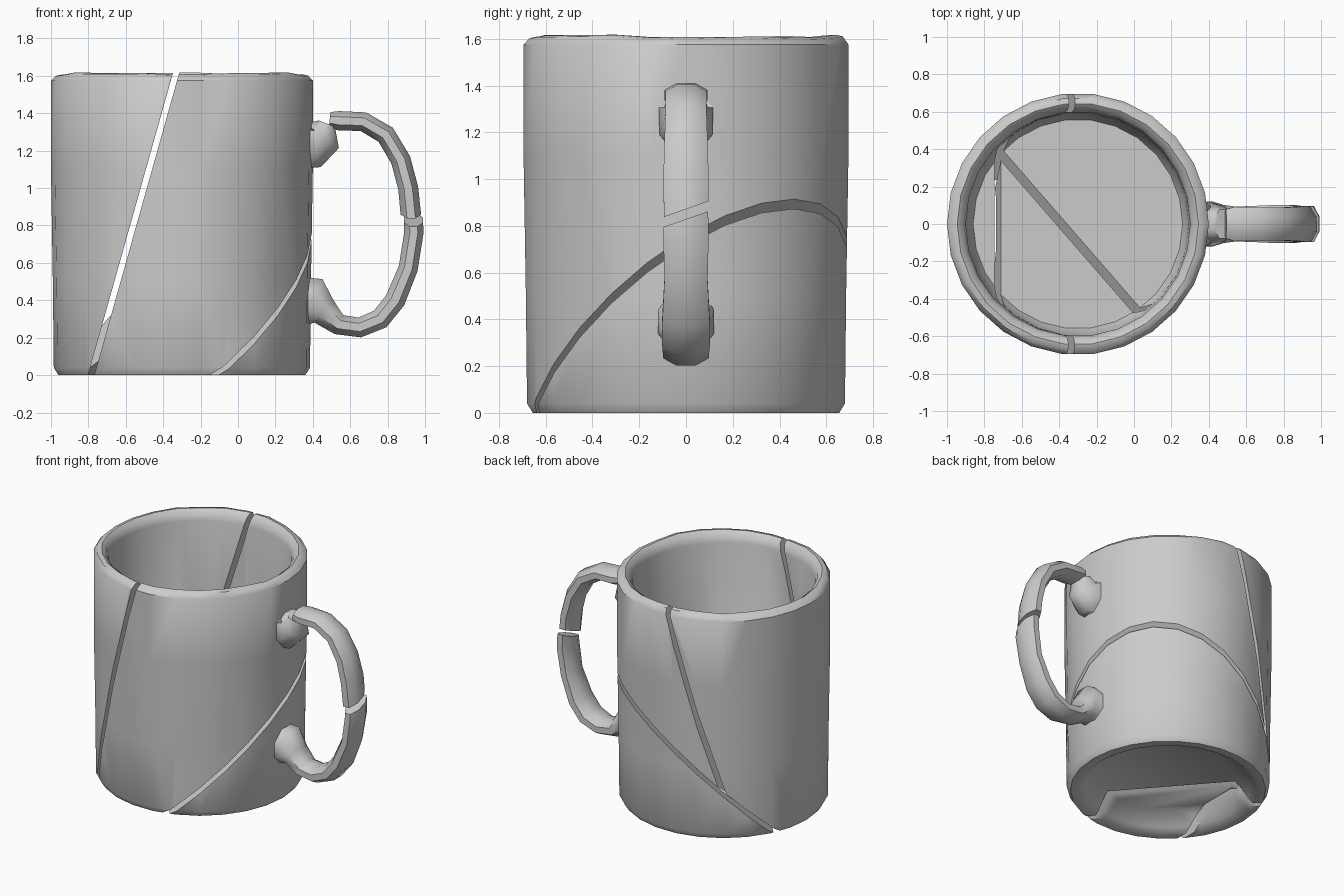
import bpy, bmesh, math, random
from mathutils import Vector

random.seed(4)
if "Cube" in bpy.data.objects:
    bpy.data.objects.remove(bpy.data.objects["Cube"])

# One plain grey clay colour
clay = bpy.data.materials.new("grey_clay")
clay.use_nodes = True
GREY = (0.6, 0.6, 0.6, 1)
clay.diffuse_color = GREY
clay.node_tree.nodes["Principled BSDF"].inputs["Base Color"].default_value = GREY

CUP_X = -0.3
SIDES = 26


def finish(name, bm, angle=40):
    bmesh.ops.recalc_face_normals(bm, faces=bm.faces[:])
    mesh = bpy.data.meshes.new(name)
    bm.to_mesh(mesh)
    bm.free()
    mesh.materials.append(clay)
    obj = bpy.data.objects.new(name, mesh)
    bpy.context.collection.objects.link(obj)
    bpy.ops.object.select_all(action='DESELECT')
    obj.select_set(True)
    bpy.context.view_layer.objects.active = obj
    bpy.ops.object.shade_smooth_by_angle(angle=math.radians(angle))
    return obj


def keep_side(bm, point, normal, gap):
    """Keep the part on the side the normal points to, and cap the break."""
    normal = Vector(normal).normalized()
    bmesh.ops.bisect_plane(bm, geom=bm.verts[:] + bm.edges[:] + bm.faces[:], dist=1e-5,
                           plane_co=Vector(point) + normal * gap / 2,
                           plane_no=normal, clear_inner=True)
    rim = [e for e in bm.edges if e.is_boundary]
    if rim:
        bmesh.ops.triangle_fill(bm, edges=rim, use_beauty=True, normal=normal)


def bridge(bm, a, b):
    n = len(a)
    for i in range(n):
        bm.faces.new((a[i], a[(i + 1) % n], b[(i + 1) % n], b[i]))


# Whole cup: a turned profile from the recessed base, up the wall and back to the floor
PROFILE = [(0.46, 0.11), (0.56, 0.03), (0.6, 0), (0.66, 0), (0.685, 0.04), (0.69, 0.5),
           (0.7, 1.1), (0.7, 1.575), (0.675, 1.605), (0.645, 1.612), (0.615, 1.59),
           (0.6, 1.54), (0.59, 0.26), (0.56, 0.2)]
wobble = [random.uniform(-0.007, 0.007) for _ in range(SIDES)]


def whole_cup():
    bm = bmesh.new()
    rings = []
    for r, z in PROFILE:
        ring = []
        for i in range(SIDES):
            a = math.tau * i / SIDES
            lift = wobble[i] if z > 1.58 else 0
            ring.append(bm.verts.new((CUP_X + r * math.cos(a), r * math.sin(a), z + lift)))
        rings.append(ring)
    for a, b in zip(rings, rings[1:]):
        bridge(bm, a, b)
    bm.faces.new(rings[0])
    bm.faces.new(rings[-1])
    return bm


# Two break planes: a slanted one through the base, a steep one across the wall
turn = math.radians(41)
SLANT = ((CUP_X, 0, 0.26), Vector((-0.91 * math.cos(turn), -0.91 * math.sin(turn), 1)))
STEEP = ((-0.785, 0, 0), Vector((1, 0, -0.281)))

base = whole_cup()
keep_side(base, SLANT[0], -SLANT[1], 0.03)
finish("base_shard", base)

for name, sign in (("main_wall_shard", 1), ("side_wall_shard", -1)):
    shard = whole_cup()
    keep_side(shard, *SLANT, 0.03)
    keep_side(shard, STEEP[0], STEEP[1] * sign, 0.032)
    finish(name, shard)


# Handle parts: elliptical rings (x, z, radius in profile, radius sideways) along a path
def tube(stations, sides=8):
    bm = bmesh.new()
    rings = []
    for k, (x, z, rp, ry) in enumerate(stations):
        p, q = stations[max(k - 1, 0)], stations[min(k + 1, len(stations) - 1)]
        t = Vector((q[0] - p[0], 0, q[1] - p[1])).normalized()
        n = Vector((-t.z, 0, t.x))
        ring = []
        for i in range(sides):
            a = math.tau * (i + 0.5) / sides
            ring.append(bm.verts.new(Vector((x, 0, z)) + n * rp * math.cos(a)
                                     + Vector((0, ry * math.sin(a), 0))))
        rings.append(ring)
    for a, b in zip(rings, rings[1:]):
        bridge(bm, a, b)
    bm.faces.new(rings[0])
    bm.faces.new(rings[-1])
    return bm


HANDLE_BREAK = ((0.94, 0, 0.85), Vector((0, -0.35, 1)))

upper = tube([(0.49, 1.365, 0.045, 0.085), (0.54, 1.36, 0.056, 0.1), (0.67, 1.355, 0.056, 0.095),
              (0.79, 1.285, 0.058, 0.095), (0.87, 1.15, 0.058, 0.1), (0.91, 1, 0.058, 0.105),
              (0.935, 0.75, 0.06, 0.1)])
keep_side(upper, *HANDLE_BREAK, 0.04)
finish("upper_handle", upper, 50)

lower = tube([(0.935, 0.95, 0.055, 0.1), (0.94, 0.76, 0.056, 0.105), (0.91, 0.57, 0.056, 0.1),
              (0.84, 0.4, 0.06, 0.11), (0.76, 0.3, 0.06, 0.11), (0.65, 0.255, 0.058, 0.105),
              (0.54, 0.27, 0.06, 0.1), (0.46, 0.34, 0.085, 0.11),
              (0.4, 0.39, 0.145, 0.13), (0.34, 0.39, 0.145, 0.13)])
keep_side(lower, HANDLE_BREAK[0], -HANDLE_BREAK[1], 0.04)
finish("lower_handle", lower, 50)

# Stub of the handle left on the wall
stub = tube([(0.34, 1.25, 0.155, 0.125), (0.405, 1.25, 0.155, 0.125),
             (0.45, 1.28, 0.12, 0.1), (0.475, 1.345, 0.05, 0.085)])
finish("handle_stub", stub, 50)
